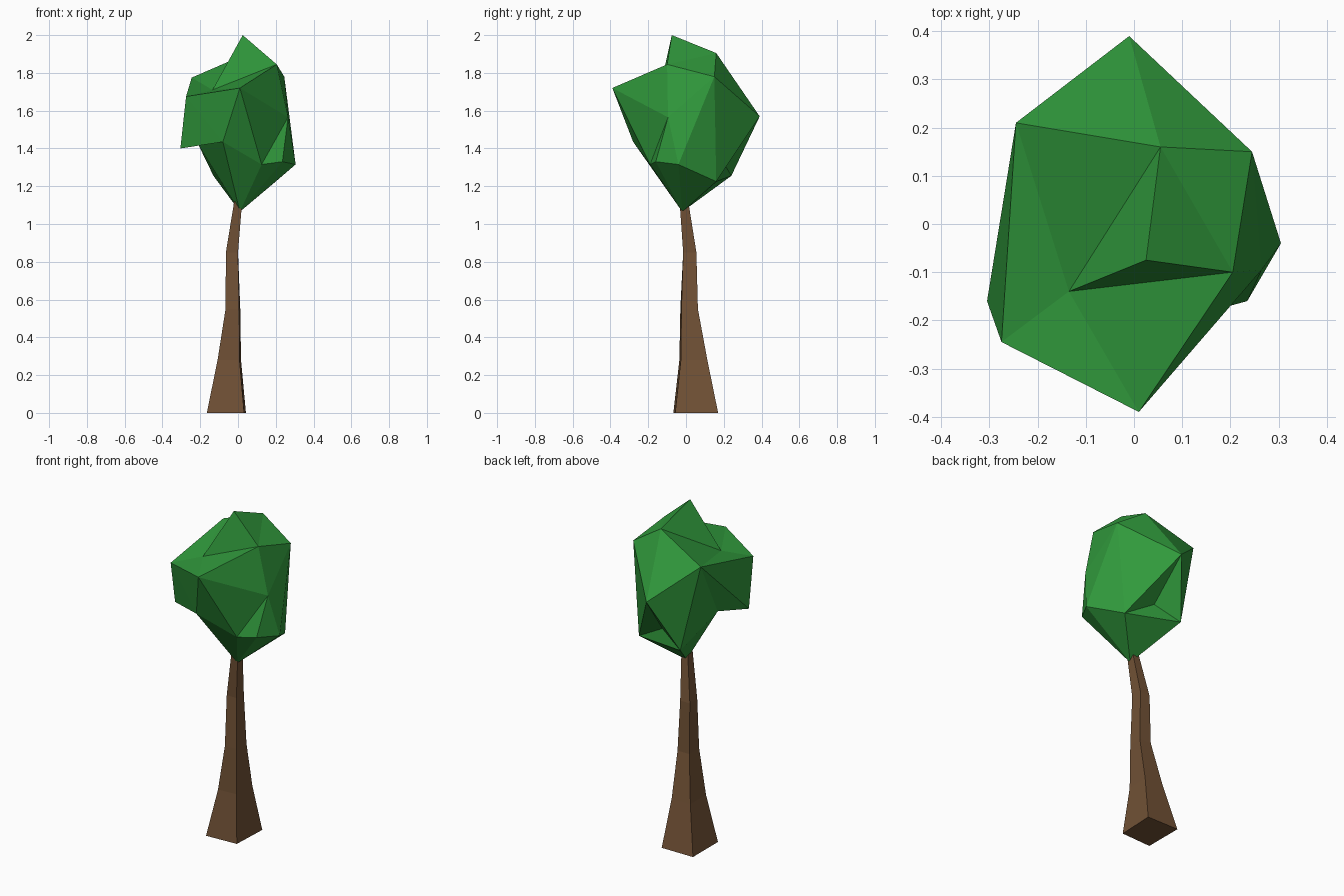
import bpy, bmesh

if "Cube" in bpy.data.objects:
    bpy.data.objects.remove(bpy.data.objects["Cube"])


def make_object(name, bm, color):
    bmesh.ops.recalc_face_normals(bm, faces=bm.faces)
    mesh = bpy.data.meshes.new(name)
    bm.to_mesh(mesh)
    bm.free()
    mat = bpy.data.materials.new(name + "_material")
    mat.diffuse_color = color
    mat.use_nodes = True
    mat.node_tree.nodes["Principled BSDF"].inputs["Base Color"].default_value = mat.diffuse_color
    mesh.materials.append(mat)
    obj = bpy.data.objects.new(name, mesh)
    bpy.context.collection.objects.link(obj)
    return obj


# Trunk: four-sided rings (z, x min, x max, y min, y max, front right corner inset)
RINGS = [
    (0.00, -0.165, 0.042, -0.067, 0.170, 0.010),
    (0.28, -0.108, 0.016, -0.035, 0.113, 0.008),
    (0.55, -0.066, 0.012, -0.030, 0.063, 0.006),
    (0.85, -0.064, 0.000, -0.015, 0.055, 0.000),
    (1.12, -0.020, 0.022, -0.034, 0.012, 0.000),
]
bm = bmesh.new()
loops = []
for z, x0, x1, y0, y1, d in RINGS:
    corners = [(x0, y0), (x1 - d, y0 + d), (x1, y1), (x0, y1)]
    loops.append([bm.verts.new((x, y, z)) for x, y in corners])
for low, high in zip(loops, loops[1:]):
    for i in range(4):
        j = (i + 1) % 4
        bm.faces.new((low[i], low[j], high[j], high[i]))
bm.faces.new(loops[0])
bm.faces.new(loops[-1])
make_object("trunk", bm, (0.17, 0.085, 0.037, 1))

# Foliage: irregular faceted crown, corner points by letter
POINTS = {
    "P": (0.025, -0.075, 2.0), "C": (0.055, 0.16, 1.905),      # crown top
    "E": (0.205, -0.10, 1.845), "G": (-0.135, -0.14, 1.71),
    "D": (0.245, 0.15, 1.78), "B": (-0.245, 0.21, 1.775),      # shoulders
    "H": (-0.275, -0.245, 1.675), "I": (0.01, -0.39, 1.72),
    "A": (-0.01, 0.39, 1.57), "Q": (0.265, -0.095, 1.565),     # waist
    "L": (-0.305, -0.16, 1.40), "F": (-0.08, -0.28, 1.435),
    "X": (-0.21, 0.0, 1.42), "N": (0.02, 0.195, 1.33),
    "J": (0.125, -0.19, 1.315), "K": (0.235, -0.16, 1.33),     # underside
    "M": (0.305, -0.04, 1.315), "V": (0.20, 0.16, 1.225),
    "W": (-0.13, 0.24, 1.255), "O": (0.01, -0.02, 1.065),
}
# Facets as triangle fans: hub letter, then the ring around it
FANS = ["OFJKMVWXF", "GBCPEIHB", "QIJKMDEI", "NAVWA",
        "CBADEP", "FXLHIJ", "BAWXLH", "DMVA"]
bm = bmesh.new()
verts = {k: bm.verts.new(p) for k, p in POINTS.items()}
for hub, *ring in FANS:
    for a, b in zip(ring, ring[1:]):
        bm.faces.new((verts[hub], verts[a], verts[b]))
make_object("foliage", bm, (0.03, 0.32, 0.045, 1))
